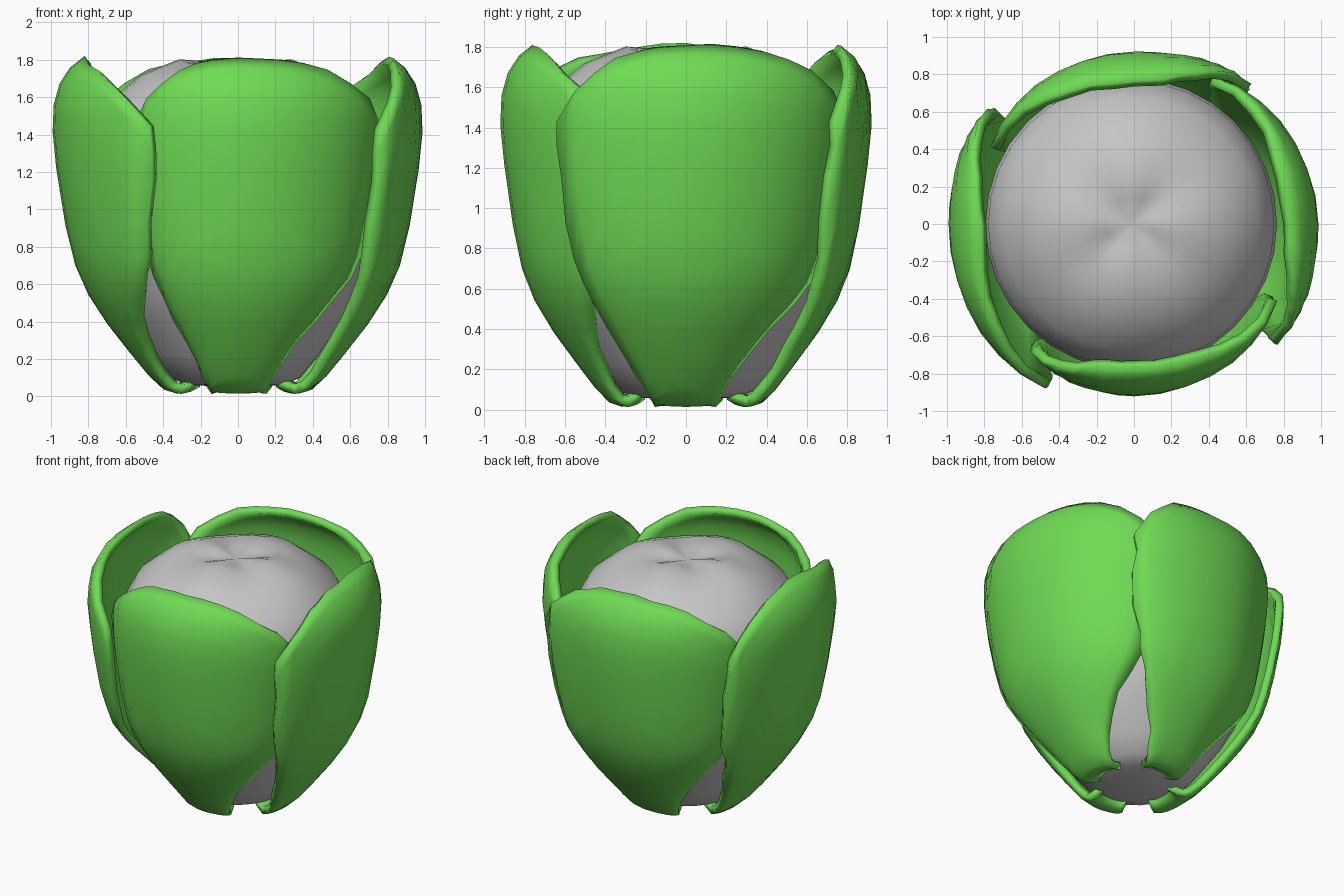
import bpy, bmesh, math, random

if "Cube" in bpy.data.objects:
    bpy.data.objects.remove(bpy.data.objects["Cube"])

random.seed(3)


def material(name, color):
    m = bpy.data.materials.new(name)
    m.diffuse_color = (*color, 1)
    m.use_nodes = True
    m.node_tree.nodes["Principled BSDF"].inputs["Base Color"].default_value = m.diffuse_color
    return m


green = material("leaf_green", (0.16, 0.71, 0.09))
grey = material("core_grey", (0.56, 0.56, 0.56))


def make_object(name, bm, mat):
    me = bpy.data.meshes.new(name)
    bm.to_mesh(me)
    bm.free()
    ob = bpy.data.objects.new(name, me)
    bpy.context.collection.objects.link(ob)
    me.materials.append(mat)
    for p in me.polygons:
        p.use_smooth = True
    return ob


def sample(values, t):
    f = max(0.0, min(1.0, t)) * (len(values) - 1)
    i = min(int(f), len(values) - 2)
    k = f - i
    return values[i] * (1 - k) + values[i + 1] * k


# Leaf outline: outer radius, height, and angular reach on either side
R = [.25, .34, .42, .53, .68, .80, .86, .92, .945, .93, .87, .77]
Z = [.05, .005, .06, .2, .4, .6, .8, 1.2, 1.45, 1.62, 1.74, 1.82]
CW = [.45, .45, .46, .5, .58, .64, .68, .70, .68, .68, .68, .68]
CCW = [.45, .45, .46, .54, .72, .92, 1.02, 1.08, 1.08, 1.08, 1.08, 1.08]


def leaf(name, angle, swell, cw_push, ccw_push):
    """Curved sheet with a rounded top; the pushes move its side edges in or out."""
    nu, nv = 14, 14
    bm = bmesh.new()
    grid = []
    for j in range(nv + 1):
        row = []
        for i in range(nu + 1):
            u = -1 + 2 * i / nu
            t = j / nv * (1 - 0.27 * abs(u) ** 2.2)
            if j == nv:
                t -= random.uniform(0, .015)
            reach = sample(CCW if u > 0 else CW, t)
            if abs(u) == 1:
                reach += random.uniform(-.02, .02)
            a = angle + u * reach
            push = (ccw_push if u > 0 else cw_push) * abs(u) ** 1.5
            r = sample(R, t) + (push + swell) * min(1, t * 1.6)
            r -= 0.025 * abs(u) ** 8
            row.append(bm.verts.new((r * math.cos(a), r * math.sin(a), sample(Z, t))))
        grid.append(row)
    for j in range(nv):
        for i in range(nu):
            bm.faces.new((grid[j][i], grid[j][i + 1],
                          grid[j + 1][i + 1], grid[j + 1][i]))
    ob = make_object(name, bm, green)
    solid = ob.modifiers.new("thickness", 'SOLIDIFY')
    solid.thickness = 0.05
    solid.offset = -1
    return ob


# Four overlapping leaves around the core
leaf("right_leaf", 0, .045, .04, -.07)
leaf("back_leaf", math.pi / 2, -.02, .08, -.03)
leaf("left_leaf", math.pi, .05, .03, .03)
leaf("front_leaf", -math.pi / 2, -.02, -.02, -.03)

# Round core with a dimpled, creased crown
core_profile = [(.25, .06), (.35, .1), (.45, .22), (.59, .42), (.69, .6),
                (.755, .85), (.78, 1.15), (.765, 1.4), (.68, 1.57),
                (.5, 1.71), (.3, 1.79), (.14, 1.775)]
crease = {8: .008, 9: .012, 10: .012, 11: .015}
n = 32
bm = bmesh.new()
rings = []
for k, (r, z) in enumerate(core_profile):
    ring = []
    for i in range(n):
        a = 2 * math.pi * i / n
        dz = crease.get(k, 0) * math.cos(4 * a)
        ring.append(bm.verts.new((r * math.cos(a) - .015, r * math.sin(a), z + dz)))
    rings.append(ring)
for lo, hi in zip(rings, rings[1:]):
    for i in range(n):
        m = (i + 1) % n
        bm.faces.new((lo[i], lo[m], hi[m], hi[i]))
bottom = bm.verts.new((-.015, 0, .05))
top = bm.verts.new((-.015, 0, 1.755))
for i in range(n):
    m = (i + 1) % n
    bm.faces.new((rings[0][m], rings[0][i], bottom))
    bm.faces.new((rings[-1][i], rings[-1][m], top))
make_object("core", bm, grey)
